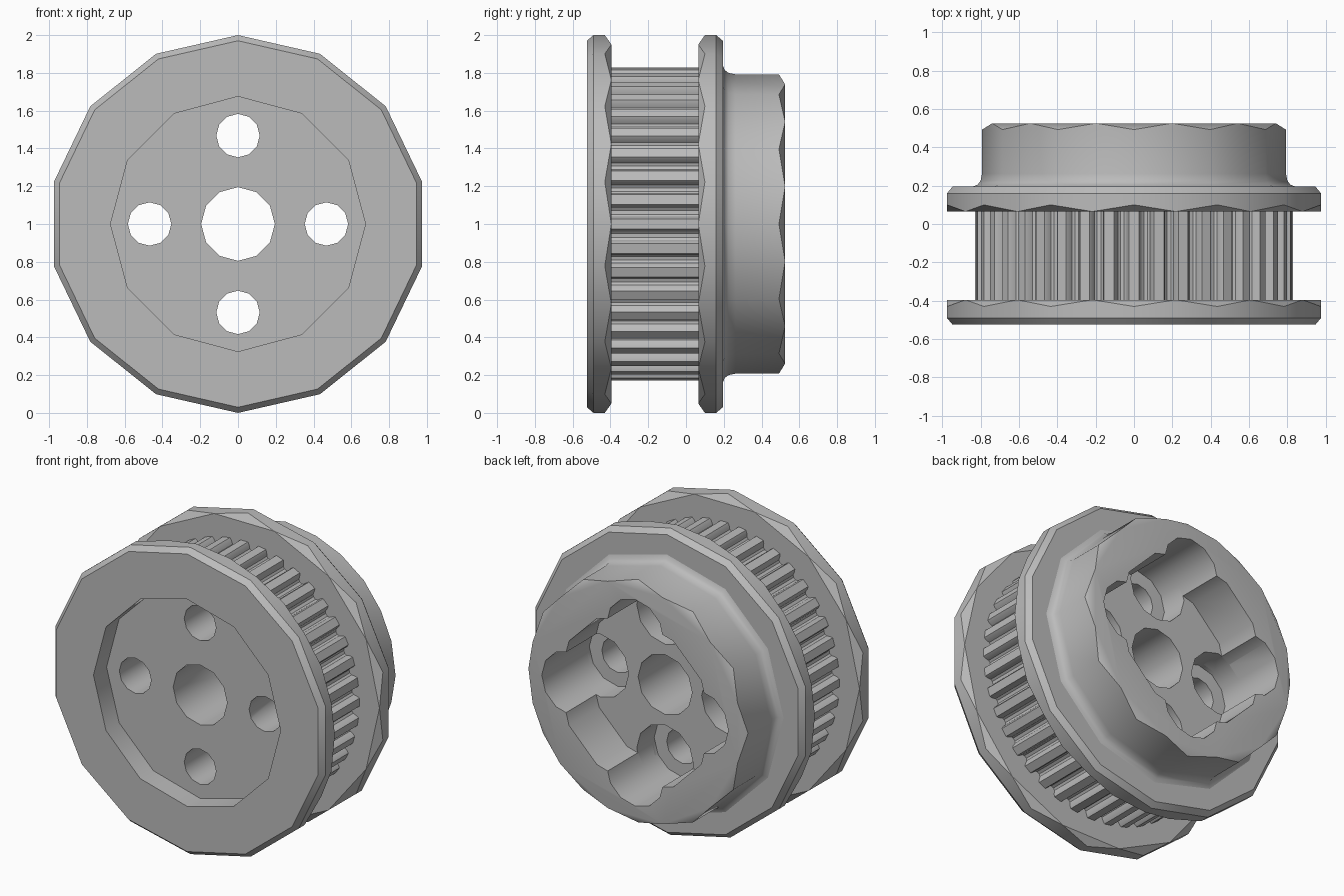
import bpy
import bmesh
from math import sin, cos, pi, radians

cube = bpy.data.objects.get("Cube")
if cube:
    bpy.data.objects.remove(cube, do_unlink=True)

metal = bpy.data.materials.new("plain grey")
metal.use_nodes = True
GREY = (0.5, 0.5, 0.5, 1)
metal.diffuse_color = GREY
metal.node_tree.nodes["Principled BSDF"].inputs["Base Color"].default_value = GREY


def circle(n, radius, turn=0.0):
    """Polygon as (angle, radius) pairs, angle measured from the top."""
    return [(2 * pi * (i + turn) / n, radius) for i in range(n)]


def loft(name, rings, zigzag_end=False, centre=(0, 1)):
    """Skin (outline, y) rings along y; the last ring may sit half a step round."""
    bm = bmesh.new()
    loops = []
    for outline, y in rings:
        loops.append([bm.verts.new((centre[0] + r * sin(a), y, centre[1] + r * cos(a)))
                      for a, r in outline])
    n = len(loops[0])
    for k, (a, b) in enumerate(zip(loops, loops[1:])):
        for i in range(n):
            j = (i + 1) % n
            if zigzag_end and k == len(loops) - 2:
                bm.faces.new((a[i], a[j], b[i]))
                bm.faces.new((b[i], a[j], b[j]))
            else:
                bm.faces.new((a[i], a[j], b[j], b[i]))
    bm.faces.new(loops[0])
    bm.faces.new(loops[-1])
    bmesh.ops.recalc_face_normals(bm, faces=bm.faces)
    mesh = bpy.data.meshes.new(name)
    bm.to_mesh(mesh)
    bm.free()
    mesh.materials.append(metal)
    obj = bpy.data.objects.new(name, mesh)
    bpy.context.scene.collection.objects.link(obj)
    return obj


def drill(name, n, radius, y0, y1, centre=(0, 1)):
    outline = circle(n, radius)
    obj = loft(name, [(outline, y0), (outline, y1)], centre=centre)
    obj.hide_render = True
    return obj


# Flanges: bevelled outside, scalloped chamfer towards the belt
def flange(name, place):
    n = 14
    return loft(name, [(circle(n, 0.97), place(-0.525)),
                       (circle(n, 1.0), place(-0.49)),
                       (circle(n, 1.0), place(-0.43)),
                       (circle(n, cos(pi / n), 0.5), place(-0.395))], True)


front_flange = flange("front_flange", lambda y: y)
rear_flange = flange("rear_flange", lambda y: -0.33 - y)

# Toothed drum with rounded belt grooves
TEETH = 40
tooth = [(-0.2, 0.83), (0.2, 0.83), (0.27, 0.815), (0.32, 0.79),
         (0.42, 0.78), (0.58, 0.78), (0.68, 0.79), (0.73, 0.815)]
gear = [(2 * pi * (i + f) / TEETH, r) for i in range(TEETH) for f, r in tooth]
drum = loft("toothed_drum", [(gear, -0.395), (gear, 0.065)])

# Hub with a filleted root and scalloped rear chamfer
HUB = 0.792
profile = [(0.84, 0.195), (0.815, 0.205), (0.8, 0.225), (HUB, 0.262), (HUB, 0.492)]
hub = loft("hub", [(circle(12, r), y) for r, y in profile]
           + [(circle(12, HUB * cos(pi / 12), 0.5), 0.525)], True)

# Cutters: front recess, bore, rear pocket, bolt holes and counterbores
cutters = [drill("front_recess", 12, 0.675, -0.7, -0.39),
           drill("bore", 12, 0.195, -0.7, 0.7),
           drill("rear_pocket", 12, 0.55, 0.215, 0.7)]
for k in range(4):
    spot = (0.468 * sin(k * pi / 2), 1 + 0.468 * cos(k * pi / 2))
    cutters.append(drill("bolt_hole", 12, 0.115, -0.7, 0.7, spot))
    cutters.append(drill("counterbore", 12, 0.205, 0.035, 0.7, spot))

# Apply the cuts and shading
for part in (front_flange, rear_flange, drum, hub):
    for cutter in cutters:
        mod = part.modifiers.new(cutter.name, "BOOLEAN")
        mod.operation = "DIFFERENCE"
        mod.solver = "EXACT"
        mod.object = cutter
    bpy.context.view_layer.update()
    graph = bpy.context.evaluated_depsgraph_get()
    part_mesh = bpy.data.meshes.new_from_object(part.evaluated_get(graph))
    part.modifiers.clear()
    part.data = part_mesh
    bpy.ops.object.select_all(action="DESELECT")
    part.select_set(True)
    bpy.context.view_layer.objects.active = part
    bpy.ops.object.shade_smooth_by_angle(angle=radians(35))

for cutter in cutters:
    bpy.data.objects.remove(cutter, do_unlink=True)
